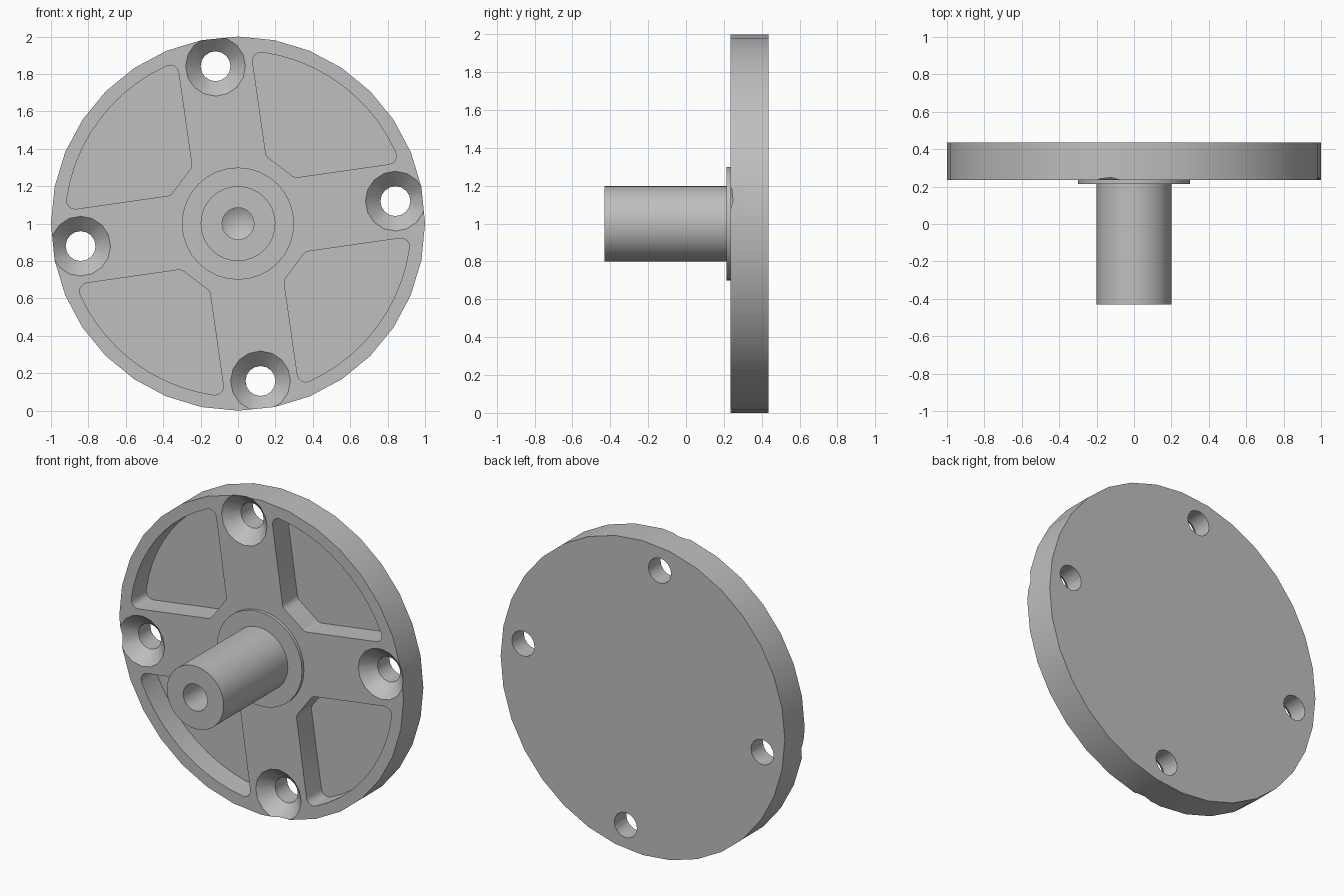
import bpy, bmesh, math
from mathutils import Vector, Matrix

if "Cube" in bpy.data.objects:
    bpy.data.objects.remove(bpy.data.objects["Cube"])

FRONT, BACK = 0.235, 0.435
TILT = math.radians(8.13)

grey = bpy.data.materials.new("plain grey")
grey.use_nodes = True
grey.diffuse_color = (0.52, 0.52, 0.52, 1)
grey.node_tree.nodes["Principled BSDF"].inputs["Base Color"].default_value = grey.diffuse_color


def lathe(bm, profile, segs, cx=0, cz=1):
    """Spin (radius, y) points about a front-to-back axis."""
    rings = []
    for r, y in profile:
        n = 1 if r == 0 else segs
        rings.append([bm.verts.new((cx + r * math.cos(math.tau * i / segs), y,
                                    cz + r * math.sin(math.tau * i / segs))) for i in range(n)])
    for a, b in zip(rings, rings[1:]):
        for i in range(segs):
            quad = [a[i % len(a)], a[(i + 1) % len(a)], b[(i + 1) % len(b)], b[i % len(b)]]
            bm.faces.new(list(dict.fromkeys(quad)))


def finish(bm, name):
    bmesh.ops.recalc_face_normals(bm, faces=bm.faces)
    mesh = bpy.data.meshes.new(name)
    bm.to_mesh(mesh)
    bm.free()
    mesh.materials.append(grey)
    ob = bpy.data.objects.new(name, mesh)
    bpy.context.collection.objects.link(ob)
    return ob


def pocket_outline():
    """Quarter pocket between two ribs, with rounded corners."""
    rib, inner, outer, fillet = 0.2, 0.385, 0.925, 0.045
    pts = []

    def corner(centre, start, end, steps=4):
        for i in range(steps + 1):
            a = start + (end - start) * i / steps
            pts.append(centre + fillet * Vector((math.cos(a), math.sin(a))))

    # fillet centres sit one fillet radius inside the rib edge and the arcs
    x = rib + fillet
    out_c = Vector((x, math.sqrt((outer - fillet) ** 2 - x * x)))
    in_c = Vector((x, math.sqrt((inner + fillet) ** 2 - x * x)))
    out_a = math.atan2(out_c.y, out_c.x)
    in_a = math.atan2(in_c.y, in_c.x)
    # half of the outline, from the diagonal round to the diagonal again
    for i in range(5):
        a = math.pi / 4 + (out_a - math.pi / 4) * i / 5
        pts.append(outer * Vector((math.cos(a), math.sin(a))))
    corner(out_c, out_a, math.pi)
    corner(in_c, math.pi, math.pi + in_a)
    # mirror across the diagonal
    return pts + [Vector((p.y, p.x)) for p in reversed(pts[1:])]


# Round plate
bm = bmesh.new()
lathe(bm, [(0, BACK), (1, BACK), (1, FRONT), (0, FRONT)], 32)
plate = finish(bm, "round_plate")

# Cutter: four pockets and four countersunk screw holes
bm = bmesh.new()
outline = pocket_outline()
for k in range(4):
    turn = TILT + k * math.pi / 2
    rot = Matrix.Rotation(turn, 2)
    pts = [rot @ p for p in outline]
    face = bm.faces.new([bm.verts.new((p.x, FRONT - 0.1, 1 + p.y)) for p in pts])
    ext = bmesh.ops.extrude_face_region(bm, geom=[face], use_keep_orig=True)
    bmesh.ops.translate(bm, vec=(0, 0.25, 0),
                        verts=[g for g in ext["geom"] if isinstance(g, bmesh.types.BMVert)])
    lathe(bm, [(0, FRONT - 0.02), (0.18, FRONT - 0.02), (0.08, FRONT + 0.08),
               (0.08, BACK + 0.05), (0, BACK + 0.05)], 16,
          0.85 * math.cos(turn), 1 + 0.85 * math.sin(turn))
cutter = finish(bm, "pocket_and_hole_cutter")
cutter.hide_render = True
cutter.hide_viewport = True

cut = plate.modifiers.new("cut", 'BOOLEAN')
cut.operation = 'DIFFERENCE'
cut.solver = 'EXACT'
cut.object = cutter

# Bake the cut so the cutter can go
mesh = bpy.data.meshes.new_from_object(plate.evaluated_get(bpy.context.evaluated_depsgraph_get()))
plate.modifiers.clear()
plate.data = mesh
bpy.data.objects.remove(cutter)

# Shaft with its raised collar and drilled centre hole
bm = bmesh.new()
lathe(bm, [(0.3, FRONT), (0.3, 0.215), (0.2, 0.215), (0.2, -0.43),
           (0.085, -0.43), (0.085, -0.13), (0, -0.08)], 32)
shaft = finish(bm, "shaft_with_collar")
# an open base needs its outside direction checked
bm = bmesh.new()
bm.from_mesh(shaft.data)
bm.faces.ensure_lookup_table()
rim = bm.faces[0]
mid = rim.calc_center_median()
if rim.normal.dot(Vector((mid.x, 0, mid.z - 1))) < 0:
    bmesh.ops.reverse_faces(bm, faces=bm.faces)
bm.to_mesh(shaft.data)
bm.free()

# Smooth curved walls, keep edges sharp
bpy.ops.object.select_all(action='DESELECT')
for ob in (plate, shaft):
    ob.select_set(True)
bpy.context.view_layer.objects.active = plate
bpy.ops.object.shade_smooth_by_angle(angle=math.radians(30))
